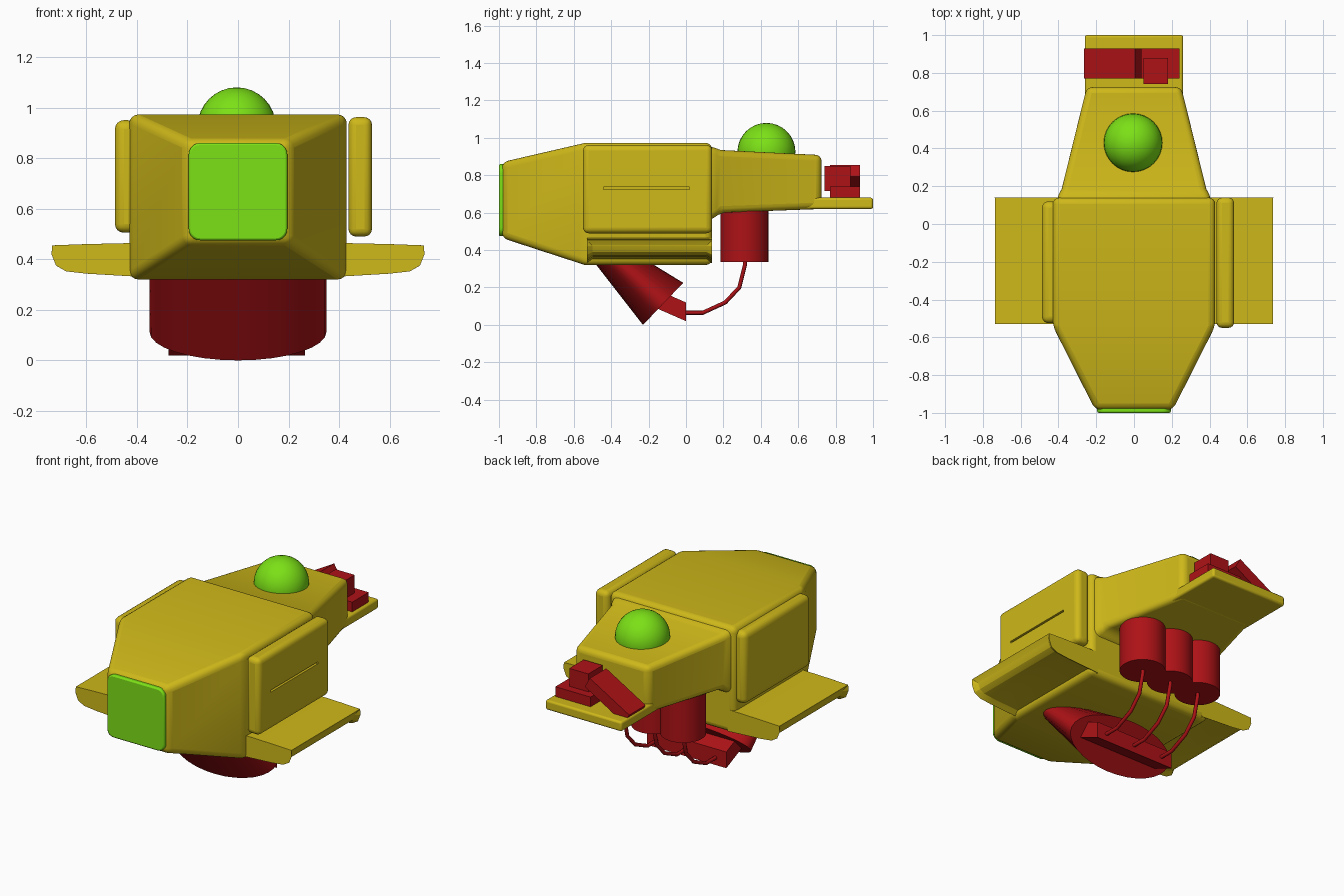
import bpy, bmesh, math
from mathutils import Vector, Matrix

if "Cube" in bpy.data.objects:
    bpy.data.objects.remove(bpy.data.objects["Cube"])


def material(name, rgb):
    m = bpy.data.materials.new(name)
    m.diffuse_color = (*rgb, 1)
    m.use_nodes = True
    m.node_tree.nodes["Principled BSDF"].inputs["Base Color"].default_value = m.diffuse_color
    return m


YELLOW = material("yellow", (0.62, 0.48, 0.01))
RED = material("red", (0.42, 0.006, 0.008))
GREEN = material("green", (0.2, 0.75, 0.008))


def finish(name, bm, mat, bevel=0, segments=4, smooth=True):
    bmesh.ops.recalc_face_normals(bm, faces=bm.faces)
    me = bpy.data.meshes.new(name)
    bm.to_mesh(me)
    bm.free()
    ob = bpy.data.objects.new(name, me)
    bpy.context.collection.objects.link(ob)
    me.materials.append(mat)
    if bevel:
        b = ob.modifiers.new("bevel", 'BEVEL')
        b.width, b.segments = bevel, segments
        b.limit_method, b.angle_limit = 'ANGLE', math.radians(20)
    if smooth:
        bpy.ops.object.select_all(action='DESELECT')
        ob.select_set(True)
        bpy.context.view_layer.objects.active = ob
        bpy.ops.object.shade_smooth_by_angle(angle=math.radians(35))
    return ob


def skin(bm, loops):
    """Join equal-length closed loops and cap both ends."""
    rings = [[bm.verts.new(p) for p in loop] for loop in loops]
    n = len(rings[0])
    for a, b in zip(rings, rings[1:]):
        for i in range(n):
            bm.faces.new((a[i], a[(i + 1) % n], b[(i + 1) % n], b[i]))
    bm.faces.new(rings[0])
    bm.faces.new(rings[-1])
    return bm


def loft(sections):
    """Rectangular sections (y, half width, z low, z high)."""
    return skin(bmesh.new(), [[(-h, y, a), (h, y, a), (h, y, b), (-h, y, b)]
                              for y, h, a, b in sections])


def box(x0, x1, y0, y1, z0, z1):
    return skin(bmesh.new(), [[(x0, y, z0), (x1, y, z0), (x1, y, z1), (x0, y, z1)]
                              for y in (y0, y1)])


# Hull with tapered nose, narrowing tail and tail shelf
finish("main_hull", loft([(-0.985, 0.205, 0.465, 0.87), (-0.54, 0.43, 0.32, 0.973),
                          (0.14, 0.43, 0.32, 0.973)]), YELLOW, 0.035)
finish("tail_hull", loft([(0.0, 0.41, 0.56, 0.955), (0.135, 0.41, 0.56, 0.955),
                          (0.185, 0.383, 0.6, 0.935), (0.725, 0.25, 0.62, 0.908)]),
       YELLOW, 0.035)
finish("tail_shelf", loft([(0.6, 0.26, 0.62, 0.68), (1.0, 0.26, 0.62, 0.68)]),
       YELLOW, 0.012, 3)

# Front window with rounded corners
bm = loft([(-1.0, 0.195, 0.475, 0.86), (-0.93, 0.195, 0.475, 0.86)])
corners = [e for e in bm.edges
           if abs((e.verts[0].co - e.verts[1].co).normalized().y) > 0.9]
bmesh.ops.bevel(bm, geom=corners, offset=0.045, segments=5, profile=0.5,
                affect='EDGES')
finish("front_window", bm, GREEN, 0.008, 2)

# Roof dome
bm = bmesh.new()
bmesh.ops.create_uvsphere(bm, u_segments=32, v_segments=16, radius=0.155,
                          matrix=Matrix.Translation((-0.005, 0.43, 0.925)))
finish("roof_dome", bm, GREEN)

# Side panels, the right one thicker and slotted
finish("left_panel", box(-0.487, -0.40, -0.525, 0.12, 0.505, 0.95), YELLOW, 0.035)
slot = finish("slot_cutter", box(0.505, 0.6, -0.44, 0.02, 0.724, 0.736), YELLOW,
              smooth=False)
slot.hide_render = True
slot.hide_viewport = True
panel = finish("right_panel", box(0.437, 0.53, -0.55, 0.14, 0.49, 0.962), YELLOW, 0.03)
cut = panel.modifiers.new("slot", 'BOOLEAN')
cut.operation, cut.object, cut.solver = 'DIFFERENCE', slot, 'EXACT'

# Stub wings with a recessed tip and underside
PROFILE = [(0.38, 0.465), (0.6, 0.46), (0.735, 0.455), (0.738, 0.42), (0.72, 0.375),
           (0.68, 0.352), (0.6, 0.343), (0.38, 0.33)]
for side, name in ((1, "right_wing"), (-1, "left_wing")):
    bm = skin(bmesh.new(), [[(side * x, y, z) for x, z in PROFILE]
                            for y in (-0.53, 0.14)])
    bmesh.ops.recalc_face_normals(bm, faces=bm.faces)
    under = [f for f in bm.faces if f.normal.z < -0.3 or f.normal.x * side > 0.5]
    bmesh.ops.inset_region(bm, faces=under, thickness=0.03, depth=-0.02,
                           use_even_offset=True)
    finish(name, bm, YELLOW, 0.008, 2)

# Flattened, slanted exhaust under the hull
loops = []
for low, high in (((-0.51, 0.36), (-0.356, 0.434)), ((-0.23, 0.0), (-0.015, 0.225))):
    low, high = Vector((0, *low)), Vector((0, *high))
    mid, half = (low + high) / 2, (high - low) / 2
    loops.append([mid + half * math.sin(a) + Vector((0.35 * math.cos(a), 0, 0))
                  for a in (math.tau * i / 32 for i in range(32))])
finish("exhaust", skin(bmesh.new(), loops), RED)

# Connector block on the exhaust
BLOCK = [(0.0, 0.02), (0.0, 0.12), (-0.08, 0.155), (-0.16, 0.09)]
finish("connector_block", skin(bmesh.new(), [[(x, y, z) for y, z in BLOCK]
                                             for x in (-0.275, 0.265)]),
       RED, smooth=False)

# Three tanks, each with a hose to the connector
HOSE = [(0.315, 0.36), (0.315, 0.32), (0.285, 0.2), (0.21, 0.12), (0.09, 0.065),
        (-0.02, 0.065)]
for i, x in enumerate((-0.2, 0.0, 0.2)):
    bm = bmesh.new()
    bmesh.ops.create_cone(bm, cap_ends=True, segments=32, radius1=0.128,
                          radius2=0.128, depth=0.33,
                          matrix=Matrix.Translation((x, 0.312, 0.5)))
    finish(f"tank_{i + 1}", bm, RED)
    cu = bpy.data.curves.new(f"hose_{i + 1}", 'CURVE')
    cu.dimensions = '3D'
    cu.bevel_depth, cu.bevel_resolution, cu.use_fill_caps = 0.011, 2, True
    sp = cu.splines.new('POLY')
    sp.points.add(len(HOSE) - 1)
    for p, (y, z) in zip(sp.points, HOSE):
        p.co = (x, y, z, 1)
    cu.materials.append(RED)
    bpy.context.collection.objects.link(bpy.data.objects.new(f"hose_{i + 1}", cu))

# Equipment boxes on the tail shelf
finish("equipment_base", box(0.0, 0.24, 0.77, 0.93, 0.67, 0.74), RED, smooth=False)
finish("equipment_cube", box(0.05, 0.18, 0.74, 0.88, 0.715, 0.85), RED, smooth=False)
bm = box(-0.155, 0.155, 0.77, 0.93, -0.035, 0.035)
bm.transform(Matrix.Translation((-0.112, 0, 0.747)) @
             Matrix.Rotation(math.radians(-30), 4, 'Y'))
finish("tilted_box", bm, RED, smooth=False)
